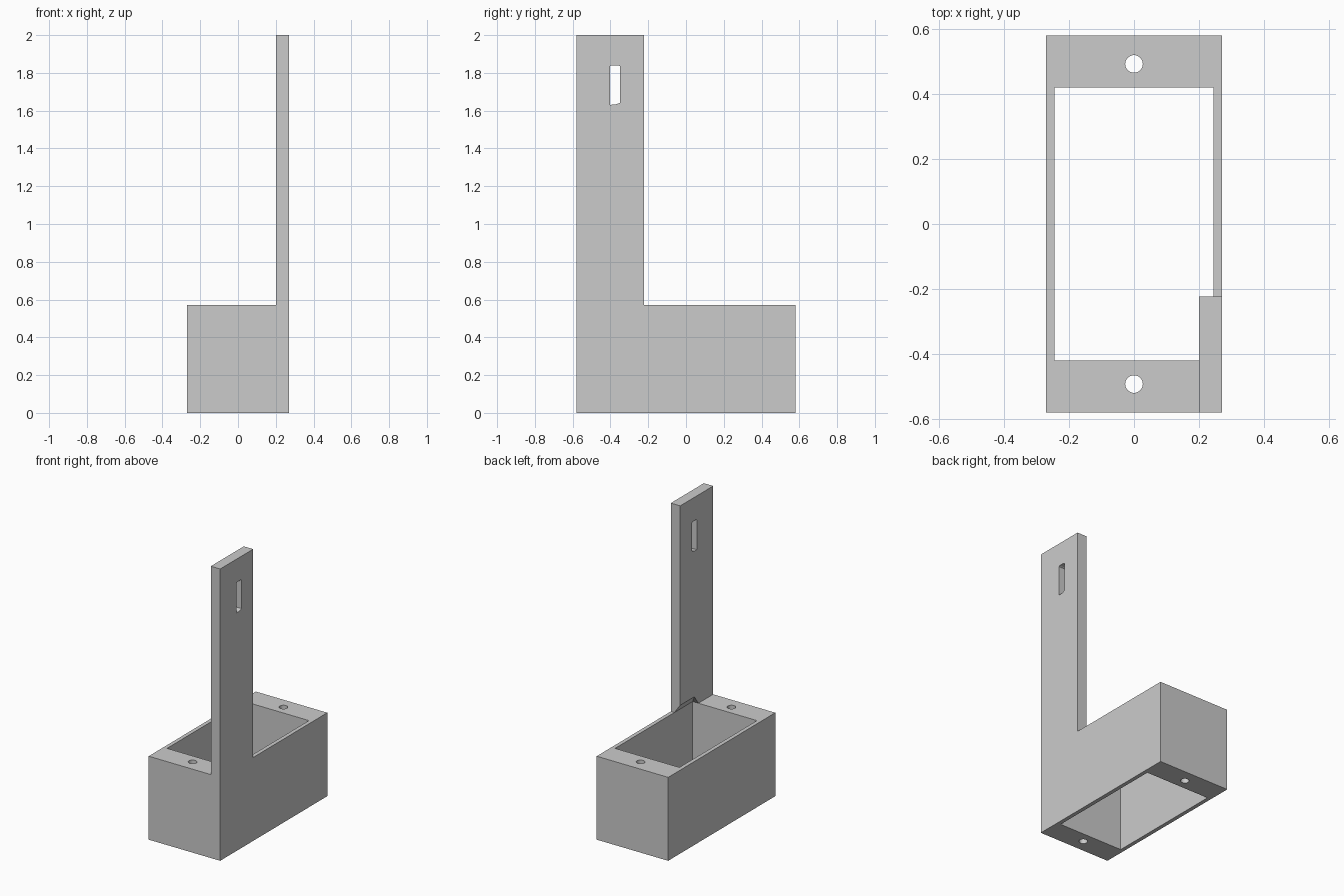
import bpy
import bmesh
import math

if "Cube" in bpy.data.objects:
    bpy.data.objects.remove(bpy.data.objects["Cube"])


def loft(name, rings):
    """Closed solid through matching rings of points."""
    bm = bmesh.new()
    loops = [[bm.verts.new(p) for p in ring] for ring in rings]
    n = len(loops[0])
    for a, b in zip(loops, loops[1:]):
        for i in range(n):
            j = (i + 1) % n
            bm.faces.new((a[i], a[j], b[j], b[i]))
    bm.faces.new(loops[0][::-1])
    bm.faces.new(loops[-1])
    bmesh.ops.recalc_face_normals(bm, faces=bm.faces)
    mesh = bpy.data.meshes.new(name)
    bm.to_mesh(mesh)
    bm.free()
    ob = bpy.data.objects.new(name, mesh)
    bpy.context.collection.objects.link(ob)
    return ob


def rect(x0, x1, y0, y1, z):
    return [(x0, y0, z), (x1, y0, z), (x1, y1, z), (x0, y1, z)]


def combine(target, tool, operation):
    """Apply a boolean and discard the tool object."""
    tool.hide_render = True
    mod = target.modifiers.new(operation, 'BOOLEAN')
    mod.operation = operation
    mod.solver = 'EXACT'
    mod.object = tool
    bpy.context.view_layer.objects.active = target
    bpy.ops.object.modifier_apply(modifier=mod.name)
    bpy.data.objects.remove(tool)


W, D, H = 0.271, 0.58, 0.572      # half width, half depth, height of the base
OX, OY = 0.244, 0.42              # half size of the opening

# Base box with upright arm flush to the right side
bracket = loft("mounting_bracket", [rect(-W, W, -D, D, 0), rect(-W, W, -D, D, H)])
arm = loft("arm", [rect(0.2, W, -D, -0.223, z) for z in (0, 2)])
combine(bracket, arm, 'UNION')

# Through opening, ending in a hipped chamfer under the arm's overhang
opening = loft("opening_cutter", [
    rect(-OX, OX, -OY, OY, -0.1),
    rect(-OX, OX, -OY, OY, H),
    rect(-OX + 0.06, OX - 0.06, -OY + 0.06, OY - 0.06, H + 0.084)])
combine(bracket, opening, 'DIFFERENCE')

# Screw holes at both ends
for y in (-0.492, 0.492):
    ring = [(0.027 * math.cos(a), y + 0.027 * math.sin(a))
            for a in (math.tau * i / 32 for i in range(32))]
    hole = loft("hole_cutter", [[(px, py, z) for px, py in ring] for z in (-0.1, 0.7)])
    combine(bracket, hole, 'DIFFERENCE')

# Slot near the top of the arm
profile = [(-0.403, 1.631), (-0.375, 1.632), (-0.35, 1.641), (-0.35, 1.836),
           (-0.36, 1.84), (-0.395, 1.84), (-0.403, 1.835)]
slot = loft("slot_cutter", [[(x, y, z) for y, z in profile] for x in (0.1, 0.4)])
combine(bracket, slot, 'DIFFERENCE')
